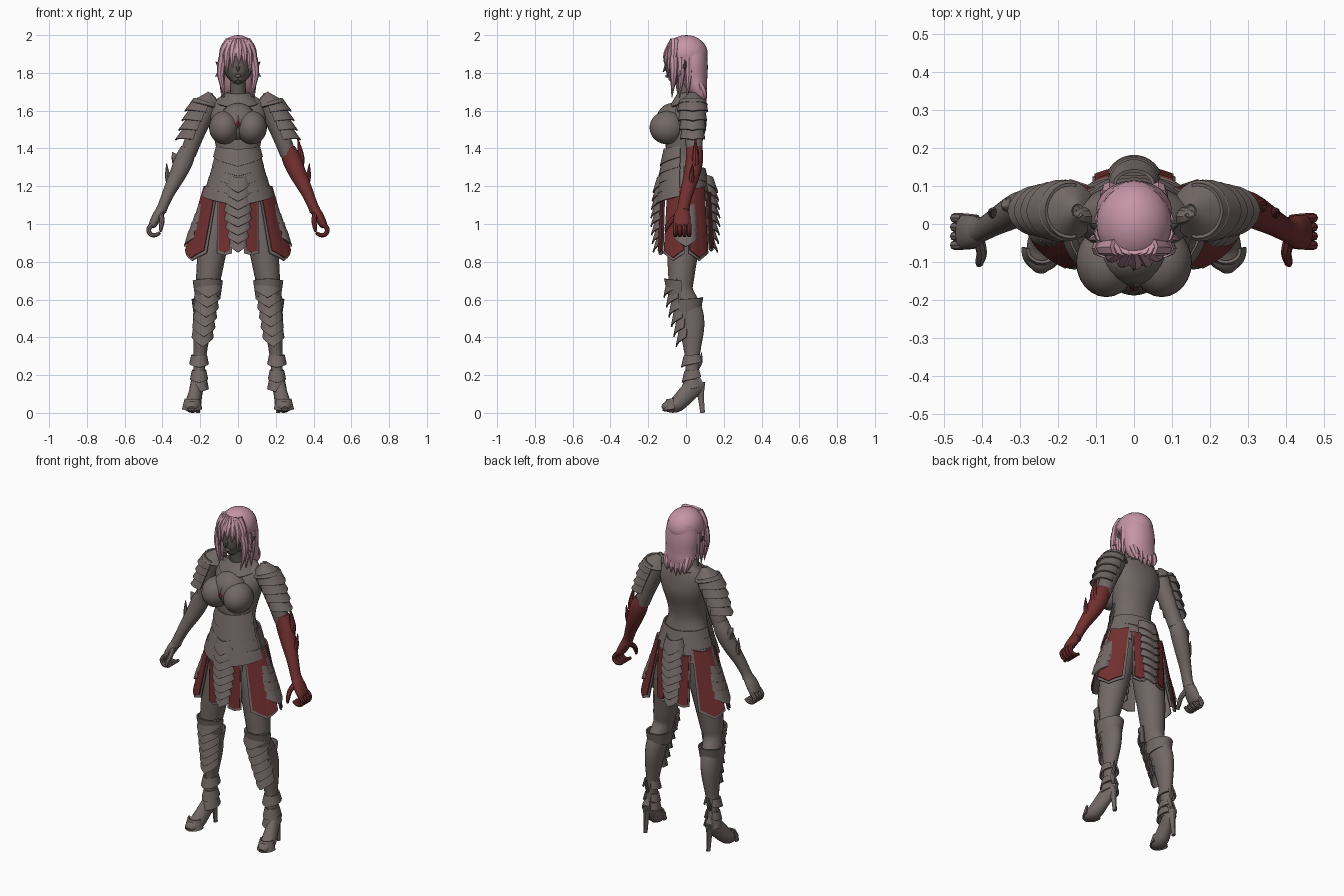
import bpy, bmesh, math
from mathutils import Vector, Matrix

cube = bpy.data.objects.get("Cube")
if cube:
    bpy.data.objects.remove(cube)


def material(name, r, g, b):
    m = bpy.data.materials.new(name)
    m.use_nodes = True
    m.diffuse_color = (r, g, b, 1)
    m.node_tree.nodes["Principled BSDF"].inputs["Base Color"].default_value = (r, g, b, 1)
    return m


STEEL = material("warm grey steel", .17, .14, .133)
RED = material("dark red", .17, .029, .029)
PINK = material("pink hair", .56, .3, .38)
SKIN = material("grey skin", .13, .115, .105)
parts = []


def finish(name, bm, mat, mirror=False, thick=0):
    bmesh.ops.recalc_face_normals(bm, faces=bm.faces)
    mesh = bpy.data.meshes.new(name)
    bm.to_mesh(mesh)
    bm.free()
    mesh.materials.append(mat)
    ob = bpy.data.objects.new(name, mesh)
    bpy.context.collection.objects.link(ob)
    if thick:
        solid = ob.modifiers.new("Thickness", "SOLIDIFY")
        solid.thickness, solid.offset = thick, 0
    if mirror:
        ob.modifiers.new("Mirror", "MIRROR").use_mirror_merge = False
    parts.append(ob)


def spline(pts, steps=4):
    """Smooth curve through tuples of any length."""
    p = [pts[0], *pts, pts[-1]]
    out = []
    for i in range(1, len(p) - 2):
        for k in range(steps):
            t = k / steps
            out.append([(2*b + (c-a)*t + (2*a-5*b+4*c-d)*t*t + (3*b-a-3*c+d)*t**3) / 2
                        for a, b, c, d in zip(*p[i-1:i+3])])
    return out + [list(pts[-1])]


def loft(name, mat, pts, ref=(0, 1, 0), seg=18, mirror=False, side=1):
    """Elliptical tube; each point is x, y, z, width radius, depth radius."""
    bm = bmesh.new()
    path = spline(pts)
    ref, rows = Vector(ref), []
    for i, (x, y, z, ru, rv) in enumerate(path):
        ahead, behind = path[min(i+1, len(path)-1)], path[max(i-1, 0)]
        t = (Vector(ahead[:3]) - Vector(behind[:3])).normalized()
        v = (ref - t * ref.dot(t)).normalized()
        u = v.cross(t)
        row = []
        for k in range(seg):
            a = math.tau * k / seg
            q = Vector((x, y, z)) + u*max(ru, .001)*math.cos(a) + v*max(rv, .001)*math.sin(a)
            row.append(bm.verts.new((q.x * side, q.y, q.z)))
        rows.append(row)
    for low, high in zip(rows, rows[1:]):
        for k in range(seg):
            n = (k + 1) % seg
            bm.faces.new((low[k], low[n], high[n], high[k]))
    bm.faces.new(rows[0])
    bm.faces.new(rows[-1])
    finish(name, bm, mat, mirror)


def spike(name, mat, pts, r, flat=1, **kw):
    """Pointed strand through three points."""
    radii = (r, r * .8, .002)
    loft(name, mat, [(*p, q, q * flat) for p, q in zip(pts, radii)], seg=8, **kw)


def ball(name, mat, centre, radii, mirror=False, seg=24):
    bm = bmesh.new()
    bmesh.ops.create_uvsphere(bm, u_segments=seg, v_segments=max(seg * 2 // 3, 2), radius=1,
                              matrix=Matrix.Translation(centre) @ Matrix.Diagonal((*radii, 1)))
    finish(name, bm, mat, mirror)


def shell(name, mat, centre, top, bottom, span, point=0, thick=.008, place=None, mirror=False):
    """Curved plate with a V hem; top and bottom are x radius, y radius, z; angle zero is front."""
    bm = bmesh.new()
    cols, levels, rows = 16, 4, []
    for j in range(levels + 1):
        v = j / levels
        rx, ry, z = (a + (b - a) * v for a, b in zip(top, bottom))
        row = []
        for i in range(cols + 1):
            a = math.radians(span[0] + (span[1] - span[0]) * i / cols)
            drop = point * (1 - abs(2 * i / cols - 1)) * (.3 + .7 * v)
            q = Vector((centre[0] + rx * math.sin(a), centre[1] - ry * math.cos(a), z - drop))
            row.append(bm.verts.new(place @ q if place else q))
        rows.append(row)
    for upper, lower in zip(rows, rows[1:]):
        for i in range(cols):
            bm.faces.new((upper[i], lower[i], lower[i+1], upper[i+1]))
    finish(name, bm, mat, mirror, thick)


# Torso, bust and neck
loft("torso", STEEL, [(0, 0, 1.02, .07, .06), (0, 0, 1.1, .155, .1), (0, 0, 1.2, .165, .105),
                      (0, -.01, 1.28, .13, .095), (0, -.015, 1.36, .112, .09),
                      (0, -.01, 1.45, .125, .098), (0, .01, 1.54, .145, .1), (0, .025, 1.61, .15, .08),
                      (0, .03, 1.66, .115, .06), (0, .02, 1.69, .05, .045)], seg=28)
ball("breastplate", STEEL, (.073, -.1, 1.51), (.08, .093, .088), mirror=True)
ball("breastplate_middle", STEEL, (0, -.075, 1.54), (.1, .085, .1))
loft("neck", SKIN, [(0, .01, 1.64, .05, .045), (0, -.01, 1.72, .04, .042), (0, -.02, 1.8, .042, .045)])
shell("collar", STEEL, (0, .01), (.055, .055, 1.7), (.11, .1, 1.66), (-150, 150), .05)
ball("brooch", STEEL, (0, -.157, 1.54), (.025, .012, .04), seg=4)
ball("brooch_gem", RED, (0, -.168, 1.53), (.014, .01, .026), seg=4)

# Waist lames, front and back
for i in range(5):
    z, w = 1.41 - .052 * i, .114 + .004 * i + .0026 * i * i
    d = .1 + .007 * i
    shell("belly_lame", STEEL, (0, -.015), (w, d, z), (w + .016, d + .02, z - .055), (-82, 82), .05)
    if i > 1:
        shell("back_lame", STEEL, (0, -.005), (w, d - .01, z), (w + .016, d + .01, z - .055), (86, 274), .04)

# Front and back tails of stacked chevrons
for i in range(8):
    z = 1.26 - .045 * i
    swell = .012 * math.sin(i / 7 * math.pi)
    w = .058 + swell - .003 * max(i - 4, 0)
    shell("front_tail_scale", STEEL, (0, -.115), (w - .008, .035 + swell, z),
          (w + .004, .058 + swell, z - .045), (-88, 88), .05)
    shell("back_tail_scale", STEEL, (0, .105), (w - .008, .035 + swell, z),
          (w + .004, .062 + swell, z - .045), (92, 268), .05)

# Skirt panels: red cloth over a slightly larger steel border
panels = {"front_inner": ((.2, .135), (.2, .145), (12, 30), 1.17, .86, .01),
          "front_outer": ((.175, .12), (.275, .145), (40, 84), 1.2, .86, .04),
          "rear_outer": ((.175, .12), (.275, .145), (98, 140), 1.2, .86, .04),
          "rear_inner": ((.2, .13), (.2, .145), (150, 166), 1.17, .88, .01)}
for name, (t, b, (a0, a1), z0, z1, tip) in panels.items():
    shell(name + "_border", STEEL, (0, 0), (*t, z0), (*b, z1 - .015), (a0 - 3, a1 + 3), tip, .006, mirror=True)
    shell(name + "_cloth", RED, (0, 0), (t[0] + .005, t[1] + .005, z0), (b[0] + .005, b[1] + .005, z1),
          (a0, a1), tip, .006, mirror=True)

# Feathered scales hanging at each hip
for i in range(6):
    z = 1.2 - .045 * i
    shell("hip_scale", STEEL, (.142 + .017 * i, 0), (.032, .05, z), (.056, .058, z - .05), (5, 175), .045, mirror=True)

# Legs and boots
loft("leg", STEEL, [(.1, 0, 1.12, .08, .09), (.112, -.01, 1, .085, .093), (.138, -.018, .85, .076, .083),
                    (.156, -.025, .72, .066, .07), (.168, -.025, .64, .056, .064), (.182, .012, .54, .054, .076),
                    (.19, .03, .45, .048, .068), (.2, .033, .32, .035, .043), (.206, .033, .22, .03, .037),
                    (.212, .035, .14, .03, .042)], mirror=True)
loft("foot", STEEL, [(.247, -.122, .02, .018, .016), (.245, -.1, .032, .038, .03), (.238, -.05, .045, .043, .042),
                     (.226, .005, .1, .036, .048), (.215, .05, .145, .032, .05), (.212, .085, .165, .022, .034)],
     ref=(0, 0, 1), mirror=True)
loft("heel", STEEL, [(.212, .07, .16, .026, .034), (.212, .078, .09, .014, .018), (.212, .088, 0, .011, .013)],
     seg=10, mirror=True)
shell("toe_cap", STEEL, (.243, -.07), (.036, .03, .075), (.05, .052, .02), (-100, 100), .01, mirror=True)
shell("boot_cuff", STEEL, (.176, .002), (.066, .086, .6), (.056, .076, .52), (60, 300), -.04, mirror=True)
shell("knee_wing", STEEL, (.16, -.03), (.076, .082, .7), (.062, .068, .6), (-95, 95), -.04, mirror=True)
for i in range(6):
    z = .71 - .052 * i
    x, y = .157 + .006 * i, -.03 + .01 * i
    r = .064 - .003 * i
    shell("greave_lame", STEEL, (x, y), (r, r + .006, z), (r + .008, r + .022, z - .05), (-75, 75), .05, mirror=True)
for z, r in ((.31, .042), (.23, .038), (.18, .042)):
    shell("ankle_lame", STEEL, (.206, .033), (r - .004, r, z), (r + .006, r + .014, z - .04), (-150, 150), .03, mirror=True)
spike("ankle_spur", STEEL, [(.208, .06, .24), (.21, .078, .27), (.21, .082, .32)], .012, mirror=True)

# Layered pauldrons along the upper arm
tilt = Matrix.Translation((.19, .035, 1.6)) @ Matrix.Rotation(-.41, 4, "Y")
shell("pauldron_cap", STEEL, (0, 0), (.012, .015, .105), (.072, .078, .045), (-60, 240), .03, place=tilt, mirror=True)
for i in range(4):
    z, r = .055 - .053 * i, .064 - .005 * i
    shell("pauldron_lame", STEEL, (0, 0), (r, r + .005, z), (r + .018, r + .014, z - .055), (-15, 195), .04,
          place=tilt, mirror=True)
spike("shoulder_point", STEEL, [(.12, .02, 1.63), (.145, .02, 1.67), (.16, .025, 1.7)], .025, mirror=True)

# Arms: the left forearm and hand are red
for side, tag, mat in ((1, "left_", RED), (-1, "right_", STEEL)):
    loft(tag + "upper_arm", STEEL, [(.16, .03, 1.63, .06, .058), (.215, .04, 1.5, .048, .05),
                                    (.265, .045, 1.37, .042, .042)], side=side)
    loft(tag + "forearm", mat, [(.262, .045, 1.4, .04, .043), (.285, .045, 1.34, .05, .046),
                                (.32, .03, 1.26, .044, .043), (.365, .005, 1.17, .033, .035),
                                (.395, -.012, 1.1, .028, .032), (.408, -.015, 1.07, .03, .034)], side=side)
    loft(tag + "palm", mat, [(.402, -.015, 1.08, .026, .03), (.425, -.02, 1.045, .027, .043),
                             (.45, -.022, 1, .022, .046), (.46, -.022, .985, .014, .042)], side=side)
    for k in range(4):
        y = -.056 + .024 * k
        loft(tag + "finger", mat, [(.452, y, 1, .013, .013), (.473, y, .972, .013, .013), (.462, y, .945, .012, .012),
                                   (.435, y, .942, .011, .011), (.412, y, .955, .008, .008)], seg=8, side=side)
    loft(tag + "thumb", mat, [(.41, -.04, 1.05, .017, .016), (.402, -.075, 1.02, .014, .014),
                              (.407, -.1, .985, .012, .012), (.41, -.108, .96, .006, .006)],
         ref=(1, 0, 0), seg=8, side=side)
    tall = (.315, .05, 1.46) if side > 0 else (.348, .045, 1.38)
    spike(tag + "elbow_blade", mat, [(.315, .05, 1.28), (.333, .05, 1.35), tall], .024, side=side)
    spike(tag + "forearm_blade", mat, [(.355, .025, 1.19), (.372, .03, 1.25), (.378, .035, 1.32)], .018, side=side)

# Head and face
ball("head", SKIN, (0, -.02, 1.85), (.08, .085, .105))
loft("jaw", SKIN, [(0, -.08, 1.752, .018, .018), (0, -.062, 1.775, .042, .046), (0, -.045, 1.83, .066, .066),
                   (0, -.04, 1.89, .07, .07)])
spike("nose", SKIN, [(0, -.098, 1.85), (0, -.108, 1.825), (0, -.122, 1.805)], .012)
ball("lips", SKIN, (0, -.1, 1.783), (.018, .01, .009), seg=12)
spike("ear", SKIN, [(.075, -.02, 1.81), (.095, -.01, 1.83), (.118, 0, 1.86)], .016, mirror=True)

# Hair: crown, long back and loose strands
ball("hair_crown", PINK, (0, .002, 1.9), (.1, .113, .1))
loft("hair_back", PINK, [(0, .025, 1.93, .088, .08), (0, .035, 1.85, .1, .08), (0, .045, 1.77, .094, .07),
                         (0, .065, 1.71, .088, .05), (0, .085, 1.665, .07, .024)], seg=24)
for x, tip in ((-.085, 1.77), (-.06, 1.79), (-.03, 1.83), (.005, 1.85), (.035, 1.84), (.062, 1.79), (.085, 1.77)):
    spike("fringe", PINK, [(x * .5, -.06, 1.97), (x * .95, -.1 + x * x * 5, 1.9), (x, -.115 + x * x * 5, tip)], .025)
for k in range(3):
    y = -.065 + .04 * k
    spike("side_lock", PINK, [(.08, y, 1.88), (.092 - .004 * k, y, 1.79), (.07 + .008 * k, y - .01, 1.67)], .024, mirror=True)
spike("hair_flick", PINK, [(.085, -.03, 1.83), (.1, -.035, 1.8), (.12, -.04, 1.78)], .014, mirror=True)
for k in range(5):
    x = -.064 + .032 * k
    spike("nape_lock", PINK, [(x, .07, 1.74), (x, .092, 1.69), (x * .9, .1, 1.625 + abs(x) * .4)], .026)

# Freeze the modifiers, then smooth while keeping edges crisp
bpy.ops.object.select_all(action="DESELECT")
for ob in parts:
    ob.select_set(True)
bpy.context.view_layer.objects.active = parts[0]
bpy.ops.object.convert(target="MESH")
bpy.ops.object.shade_smooth_by_angle(angle=math.radians(40))
